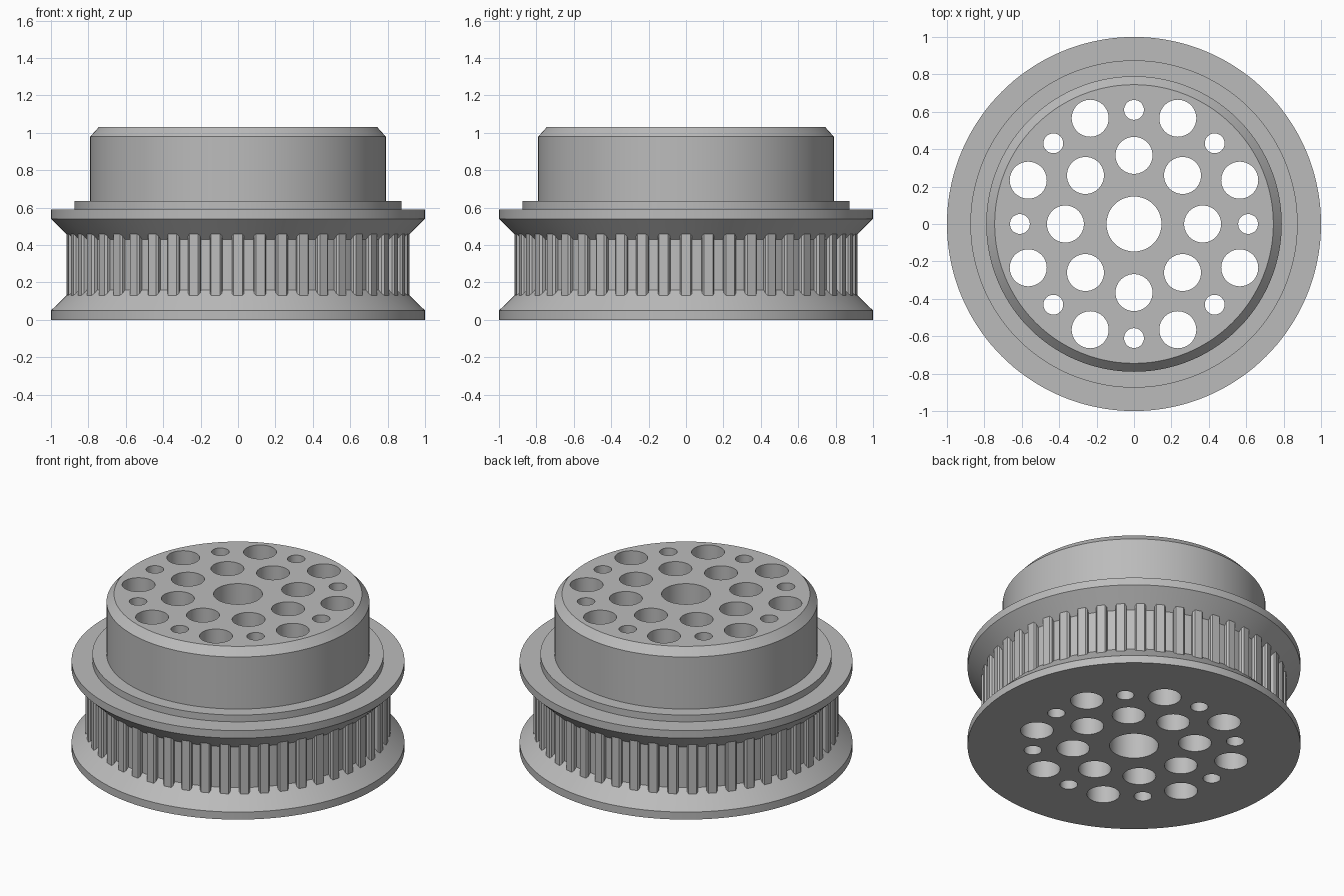
import bpy, bmesh
from math import pi, cos, sin
from mathutils import Matrix, Vector

cube = bpy.data.objects.get("Cube")
if cube:
    bpy.data.objects.remove(cube, do_unlink=True)

# Single metal colour
metal = bpy.data.materials.new("grey_metal")
metal.use_nodes = True
grey = (0.50, 0.50, 0.50, 1)
metal.diffuse_color = grey
metal.node_tree.nodes["Principled BSDF"].inputs["Base Color"].default_value = grey


def make_object(name, bm):
    bmesh.ops.recalc_face_normals(bm, faces=bm.faces)
    mesh = bpy.data.meshes.new(name)
    bm.to_mesh(mesh)
    bm.free()
    mesh.materials.append(metal)
    obj = bpy.data.objects.new(name, mesh)
    bpy.context.collection.objects.link(obj)
    return obj


def activate(obj):
    bpy.ops.object.select_all(action='DESELECT')
    obj.select_set(True)
    bpy.context.view_layer.objects.active = obj


def lathe(name, profile, segments=144):
    """Closed solid of revolution from (radius, height) points."""
    bm = bmesh.new()
    rings = [[bm.verts.new((r * cos(2 * pi * i / segments),
                            r * sin(2 * pi * i / segments), z))
              for i in range(segments)] for r, z in profile]
    for low, high in zip(rings, rings[1:]):
        for i in range(segments):
            j = (i + 1) % segments
            bm.faces.new((low[i], low[j], high[j], high[i]))
    bm.faces.new(rings[0])
    bm.faces.new(rings[-1])
    return make_object(name, bm)


# Body: lower flange, belt groove, upper flange, step and chamfered hub
body = lathe("pulley_body", [
    (1, 0), (1, 0.05), (0.888, 0.16), (0.888, 0.43), (1, 0.54), (1, 0.59),
    (0.875, 0.59), (0.875, 0.635), (0.79, 0.635), (0.79, 0.98), (0.745, 1.03)])

# Through holes: (count, ring radius, hole radius, start angle)
bm = bmesh.new()
for count, ring, radius, start in [(1, 0, 0.147, 0), (8, 0.367, 0.099, 0),
                                   (8, 0.612, 0.099, pi / 8), (8, 0.61, 0.053, 0)]:
    for k in range(count):
        a = start + 2 * pi * k / count
        bmesh.ops.create_cone(
            bm, cap_ends=True, segments=48, radius1=radius, radius2=radius, depth=2,
            matrix=Matrix.Translation((ring * cos(a), ring * sin(a), 0.5)))
cutter = make_object("hole_cutter", bm)
cutter.hide_render = True

cut = body.modifiers.new("holes", 'BOOLEAN')
cut.operation = 'DIFFERENCE'
cut.solver = 'EXACT'
cut.object = cutter
activate(body)
bpy.ops.object.modifier_apply(modifier=cut.name)
bpy.data.objects.remove(cutter, do_unlink=True)

# Belt teeth: chamfered bars whose ends sink into the flange cones
TEETH = 48
section = [(0.87, -0.033), (0.906, -0.033), (0.917, -0.024),
           (0.917, 0.024), (0.906, 0.033), (0.87, 0.033)]
bm = bmesh.new()
for k in range(TEETH):
    turn = Matrix.Rotation(2 * pi * k / TEETH, 3, 'Z')
    base = bm.faces.new([bm.verts.new(turn @ Vector((r, w, 0.11))) for r, w in section])
    out = bmesh.ops.extrude_face_region(bm, geom=[base])
    bmesh.ops.translate(bm, vec=(0, 0, 0.37),
                        verts=[v for v in out["geom"] if isinstance(v, bmesh.types.BMVert)])
teeth = make_object("belt_teeth", bm)

for obj in (body, teeth):
    activate(obj)
    bpy.ops.object.shade_smooth_by_angle(angle=pi / 6)
